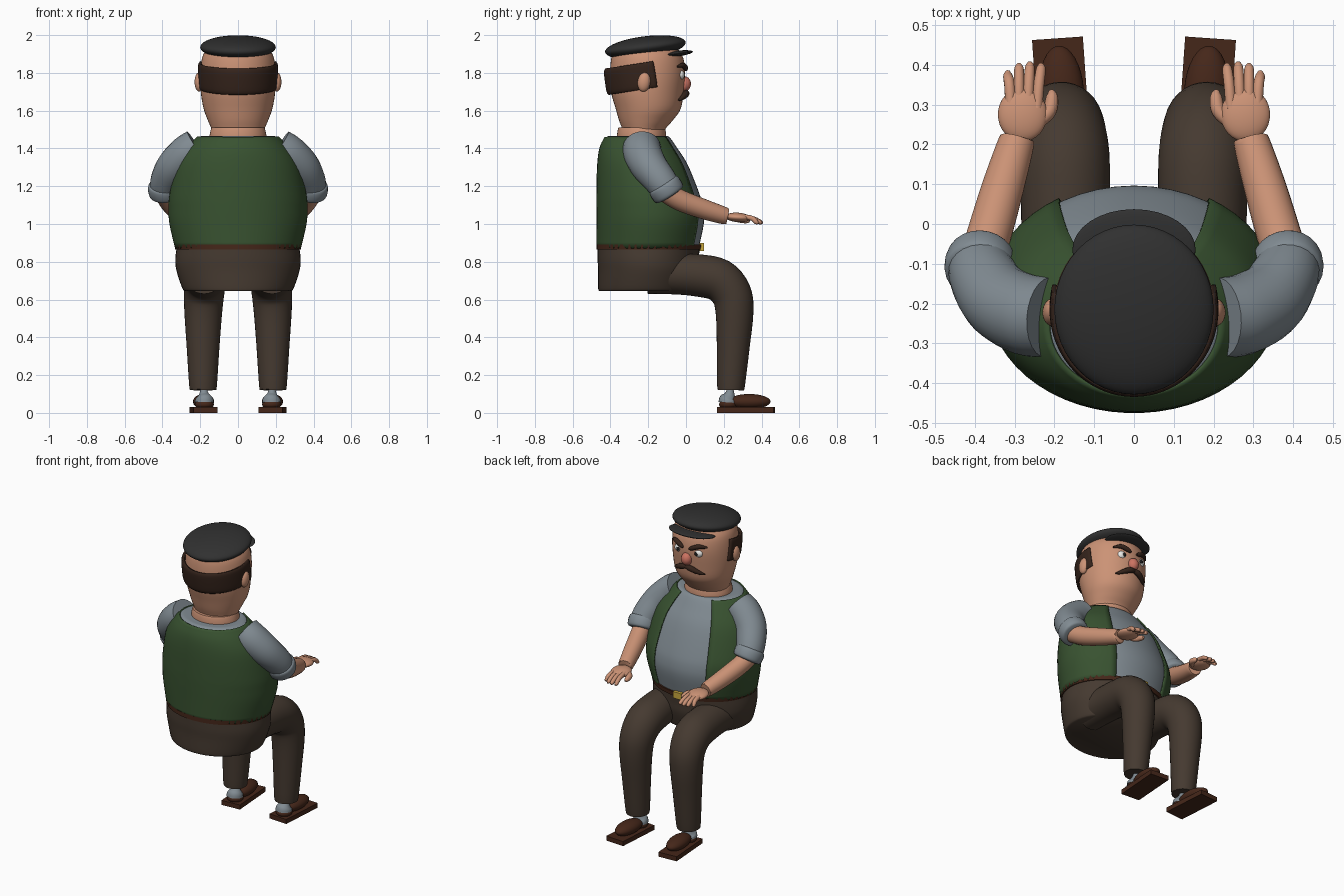
import bpy, bmesh
from math import sin, cos, pi, radians
from mathutils import Vector, Matrix, Euler

if "Cube" in bpy.data.objects:
    bpy.data.objects.remove(bpy.data.objects["Cube"])


def mat(name, rgb):
    m = bpy.data.materials.new(name)
    m.diffuse_color = (*rgb, 1)
    m.use_nodes = True
    m.node_tree.nodes["Principled BSDF"].inputs["Base Color"].default_value = m.diffuse_color
    return m


SKIN = mat("skin", (.60, .29, .18))
SHIRT = mat("shirt_grey", (.22, .26, .29))
GREEN = mat("vest_green", (.04, .085, .03))
TROUSER = mat("trouser_brown", (.06, .042, .03))
LEATHER = mat("leather", (.06, .02, .01))
HAT = mat("hat_black", (.03, .03, .03))
HAIR = mat("hair_dark", (.035, .017, .011))
NOSE = mat("nose_red", (.6, .17, .12))
WHITE = mat("eye_white", (.85, .85, .82))
BLACK = mat("pupil", (.01, .01, .01))
GOLD = mat("gold", (.6, .4, .05))


def finish(name, bm, m, matrix=None):
    bmesh.ops.recalc_face_normals(bm, faces=bm.faces)
    me = bpy.data.meshes.new(name)
    bm.to_mesh(me)
    bm.free()
    ob = bpy.data.objects.new(name, me)
    bpy.context.collection.objects.link(ob)
    me.materials.append(m)
    if matrix:
        ob.matrix_world = matrix
    bpy.ops.object.select_all(action='DESELECT')
    ob.select_set(True)
    bpy.context.view_layer.objects.active = ob
    bpy.ops.object.shade_smooth_by_angle(angle=radians(40))
    return ob


def spline(pts, k=4):
    """Catmull-Rom through tuples of any length"""
    P = [Vector(p) for p in pts]
    P = [2 * P[0] - P[1]] + P + [2 * P[-1] - P[-2]]
    out = []
    for i in range(1, len(P) - 2):
        a, b, c, d = P[i - 1:i + 3]
        for j in range(k):
            t = j / k
            out.append(.5 * (2 * b + (c - a) * t + (2 * a - 5 * b + 4 * c - d) * t * t
                             + (3 * b - a - 3 * c + d) * t ** 3))
    return out + [P[-2]]


def skin_rings(name, rings, m, closed=True, matrix=None):
    bm = bmesh.new()
    vs = [[bm.verts.new(p) for p in r] for r in rings]
    n = len(vs[0])
    for a, b in zip(vs, vs[1:]):
        for i in range(n if closed else n - 1):
            j = (i + 1) % n
            bm.faces.new((a[i], a[j], b[j], b[i]))
    if closed:
        bm.faces.new(vs[0])
        bm.faces.new(vs[-1])
    return finish(name, bm, m, matrix)


def loft(name, prof, m, gap=0, grow=0, k=4, n=48, thick=0, matrix=None):
    """prof rows: z, centre y, rx, ry; gap = half-angle left open at the face side"""
    rings = []
    for z, cy, rx, ry in spline([(p[0], p[1], p[2], p[3]) for p in prof], k):
        g = radians(gap)
        ang = [g + (2 * pi - 2 * g) * i / (n - 1 if gap else n) for i in range(n)]
        rings.append([((rx + grow) * sin(a), cy + (ry + grow) * cos(a), z) for a in ang])
    ob = skin_rings(name, rings, m, not gap, matrix)
    if thick:
        s = ob.modifiers.new("thickness", 'SOLIDIFY')
        s.thickness, s.offset = thick, 0
    return ob


def tube(name, path, m, n=24, k=4):
    """path rows: x, y, z, radius"""
    pts = spline([(p[0], p[1], p[2], p[3]) for p in path], k)
    c = [p.to_3d() for p in pts]
    u, rings = Vector((.3, -.4, .86)), []
    for i, p in enumerate(pts):
        t = (c[min(i + 1, len(c) - 1)] - c[max(i - 1, 0)]).normalized()
        u = (u - t * u.dot(t)).normalized()
        v = t.cross(u)
        rings.append([c[i] + p[3] * (u * cos(2 * pi * j / n) + v * sin(2 * pi * j / n)) for j in range(n)])
    return skin_rings(name, rings, m)


def placed(loc, rot, scale):
    return Matrix.LocRotScale(Vector(loc), Euler([radians(r) for r in rot]), Vector(scale))


def ball(name, loc, scale, m, rot=(0, 0, 0), seg=32):
    bm = bmesh.new()
    bmesh.ops.create_uvsphere(bm, u_segments=seg, v_segments=seg // 2, radius=1)
    return finish(name, bm, m, placed(loc, rot, scale))


def box(name, loc, scale, m, rot=(0, 0, 0)):
    bm = bmesh.new()
    bmesh.ops.create_cube(bm, size=1)
    return finish(name, bm, m, placed(loc, rot, scale))


# torso: shirt, open vest, belt and trousers seat
body = [(.87, -.198, .328, .270), (1.0, -.185, .358, .284), (1.08, -.186, .363, .284),
        (1.16, -.197, .357, .273), (1.31, -.225, .322, .241), (1.40, -.247, .268, .207),
        (1.46, -.255, .212, .172)]
loft("shirt", body + [(1.466, -.245, .155, .14)], SHIRT, grow=-.005)
loft("vest", body, GREEN, gap=31, grow=.001, thick=.008)
loft("trouser_seat", [(.645, -.215, .28, .245), (.66, -.212, .295, .253), (.75, -.2, .325, .265),
                      (.81, -.2, .332, .268), (.875, -.198, .325, .270)], TROUSER)
loft("belt", [(.864, -.198, .328, .272), (.892, -.196, .334, .274)], LEATHER, grow=.004, k=1)
box("buckle", (0, .083, .879), (.06, .022, .042), GOLD)

# neck and head
loft("neck", [(1.44, -.235, .15, .13), (1.47, -.235, .15, .13), (1.495, -.235, .145, .127),
              (1.51, -.235, .14, .123)], SKIN)
loft("head", [(1.49, -.225, .135, .11), (1.51, -.222, .143, .118), (1.55, -.212, .160, .143),
              (1.61, -.20, .182, .172), (1.70, -.205, .197, .192), (1.80, -.203, .199, .199),
              (1.88, -.205, .190, .190), (1.93, -.21, .165, .165)], SKIN)
loft("hair", [(-.066, 0, .196, .206), (-.045, 0, .202, .213), (.045, 0, .203, .211),
              (.066, 0, .197, .202)], HAIR, gap=77, thick=.018,
     matrix=placed((0, -.21, 1.786), (9, 0, 0), (1, 1, 1)))

# flat cap
ball("cap_crown", (0, -.215, 1.936), (.2, .215, .058), HAT, (7, 0, 0), 48)
ball("cap_brim", (0, -.065, 1.9), (.155, .103, .016), HAT, (7, 0, 0))

# face
ball("nose", (0, -.008, 1.742), (.034, .034, .04), NOSE)
for s in (1, -1):
    ball("ear", (s * .205, -.222, 1.752), (.025, .034, .052), SKIN, (-8, 0, 0))
    ball("eye", (s * .07, -.03, 1.79), (.03, .022, .026), WHITE)
    ball("pupil", (s * .066, -.012, 1.789), (.012, .008, .013), BLACK, seg=16)
    tube("eyebrow", [(s * .022, .0, 1.815, .007), (s * .045, -.003, 1.826, .014),
                     (s * .085, -.016, 1.84, .014), (s * .125, -.045, 1.833, .005)], HAIR, 12)
    tube("moustache", [(0, .0, 1.695, .013), (s * .03, .0, 1.69, .018), (s * .065, -.012, 1.675, .015),
                       (s * .095, -.03, 1.66, .009), (s * .112, -.042, 1.656, .002)], HAIR, 12)

for s in (1, -1):
    # sleeve, rolled cuff and forearm
    tube("sleeve", [(s * .215, -.235, 1.405, .101), (s * .27, -.228, 1.368, .102),
                    (s * .335, -.195, 1.305, .096), (s * .375, -.14, 1.235, .087),
                    (s * .388, -.1, 1.18, .08)], SHIRT)
    c, d = Vector((.386, -.103, 1.182)), Vector((-.1, .52, -.82)).normalized()
    tube("cuff", [(s * p.x, p.y, p.z, r) for p, r in
                  [(c + d * h, r) for h, r in ((-.04, .073), (-.03, .086), (0, .09), (.03, .084), (.038, .06))]],
         SHIRT)
    tube("forearm", [(s * .39, -.11, 1.17, .055), (s * .365, -.03, 1.125, .056), (s * .33, .09, 1.08, .053),
                     (s * .297, .2, 1.045, .046), (s * .293, .215, 1.041, .04)], SKIN)
    # hand
    ball("palm", (s * .28, .275, 1.035), (.062, .068, .025), SKIN, (-4, 0, 0))
    for x0, x1, y1 in ((.244, .234, .398), (.267, .262, .402), (.289, .289, .398), (.309, .317, .38)):
        tube("finger", [(s * x0, .29, 1.04, .014), (s * (x0 + x1) / 2, .35, 1.03, .0135),
                        (s * x1, y1 - .008, 1.01, .012), (s * x1, y1 + .005, 1.005, .005)], SKIN, 12)
    tube("thumb", [(s * .24, .255, 1.03, .016), (s * .212, .285, 1.025, .018),
                   (s * .206, .32, 1.018, .015), (s * .209, .336, 1.014, .006)], SKIN, 12)

    # bent trouser leg
    tube("trouser_leg", [(s * .18, -.2, .738, .108), (s * .175, -.05, .735, .108), (s * .173, .07, .727, .112),
                         (s * .175, .175, .703, .113), (s * .18, .24, .63, .107), (s * .184, .257, .53, .1),
                         (s * .185, .25, .35, .087), (s * .185, .238, .14, .073), (s * .185, .237, .127, .066)],
         TROUSER, 32)
    # sock and shoe
    ball("shoe_heel", (s * .178, .225, .045), (.05, .05, .03), LEATHER)
    tube("sock", [(s * .178, .222, .055, .05), (s * .178, .224, .075, .046), (s * .18, .232, .1, .026),
                  (s * .181, .236, .14, .012)], SHIRT)
    ball("shoe_toe", (s * .182, .335, .06), (.056, .113, .04), LEATHER, (0, 0, -4 * s))
    box("shoe_sole", (s * .182, .318, .015), (.128, .298, .03), LEATHER, (0, 0, -4 * s))
